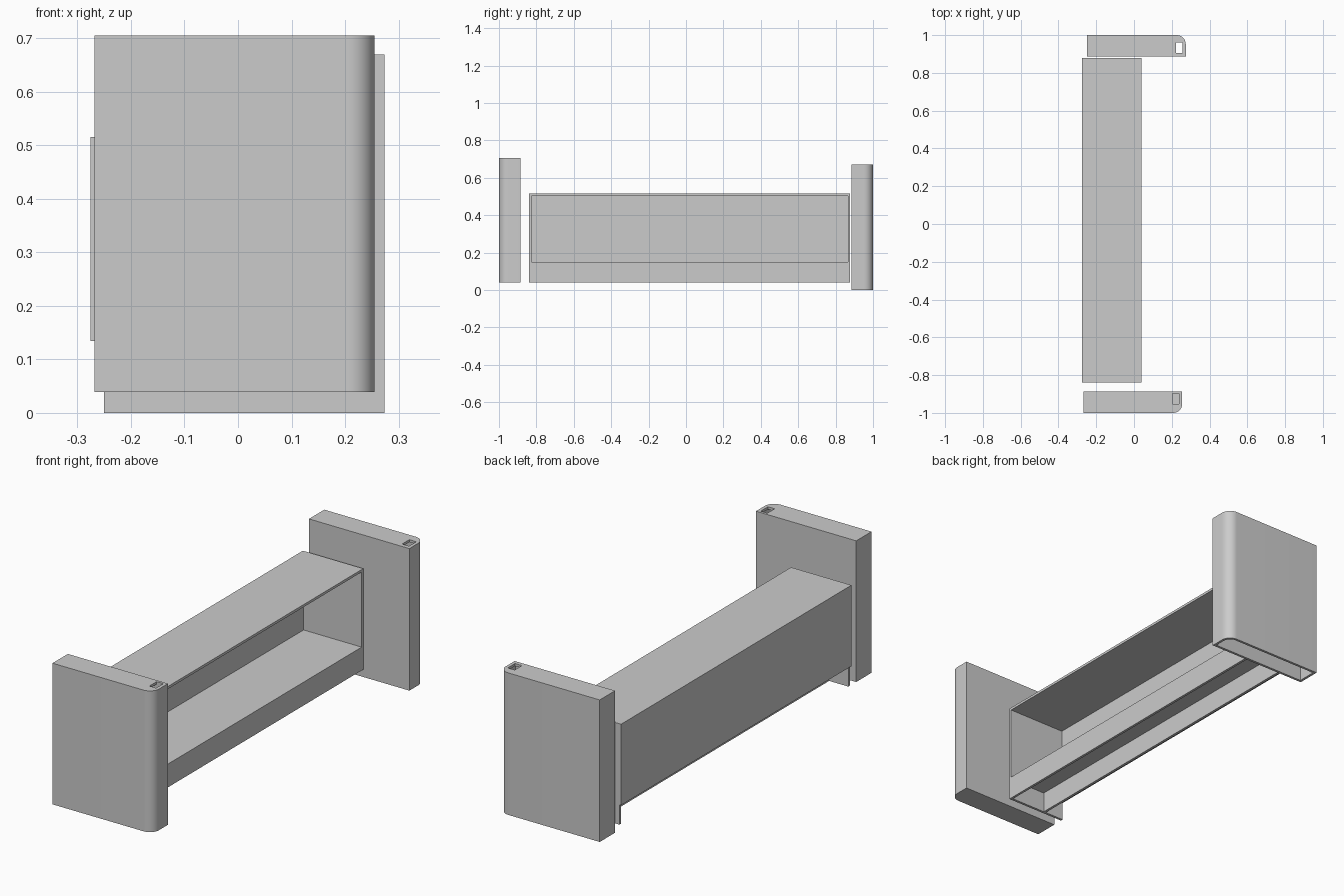
import bpy, bmesh, math

if "Cube" in bpy.data.objects:
    bpy.data.objects.remove(bpy.data.objects["Cube"])


def prism(name, pts, z0, z1):
    """Extrude an XY outline (counter-clockwise) from z0 to z1."""
    bm = bmesh.new()
    face = bm.faces.new([bm.verts.new((x, y, z0)) for x, y in pts])
    ext = bmesh.ops.extrude_face_region(bm, geom=[face])
    top = [v for v in ext["geom"] if isinstance(v, bmesh.types.BMVert)]
    bmesh.ops.translate(bm, verts=top, vec=(0, 0, z1 - z0))
    bmesh.ops.recalc_face_normals(bm, faces=bm.faces)
    me = bpy.data.meshes.new(name)
    bm.to_mesh(me)
    bm.free()
    ob = bpy.data.objects.new(name, me)
    bpy.context.collection.objects.link(ob)
    return ob


def box(name, x0, x1, y0, y1, z0, z1):
    return prism(name, [(x0, y0), (x1, y0), (x1, y1), (x0, y1)], z0, z1)


def outline(x0, x1, side, inset=0.0, n=12):
    """Panel footprint with a rounded outer right corner."""
    r = 0.048 - inset
    xa, xb = x0 + inset, x1 - inset
    inner, outer = 0.886 + inset, 1 - inset
    pts = [(xa, inner), (xb, inner)]
    for i in range(n + 1):
        a = math.pi / 2 * i / n
        pts.append((xb - r + r * math.cos(a), outer - r + r * math.sin(a)))
    pts.append((xa, outer))
    return [(x, y * side) for x, y in pts]


def cut(ob, cutter):
    mod = ob.modifiers.new("cut", "BOOLEAN")
    mod.operation = "DIFFERENCE"
    mod.solver = "EXACT"
    mod.object = cutter
    bpy.context.view_layer.objects.active = ob
    bpy.ops.object.modifier_apply(modifier=mod.name)
    bpy.data.objects.remove(cutter)


T = 0.012  # board thickness


def end_panel(name, x0, x1, side, z0, z1, cavity_z0, hole):
    """Hollow end panel with a small slot in its top."""
    ob = prism(name, outline(x0, x1, side), z0, z1)
    cut(ob, prism("cavity_cutter", outline(x0, x1, side, T), cavity_z0, z1 - T))
    cut(ob, box("slot_cutter", *hole, z1 - 2 * T, z1 + 0.05))
    bpy.ops.object.select_all(action="DESELECT")
    ob.select_set(True)
    bpy.context.view_layer.objects.active = ob
    bpy.ops.object.shade_smooth_by_angle(angle=math.radians(30))


# End panels: the front one is closed below, the back one open below
end_panel("front_end_panel", -0.268, 0.255, -1, 0.039, 0.705, 0.039 + T,
          (0.204, 0.239, -0.952, -0.898))
end_panel("back_end_panel", -0.25, 0.274, 1, 0.0, 0.67, -0.05,
          (0.222, 0.258, 0.906, 0.96))

# Long open-sided cabinet between the panels
XL, XR, YF, YB = -0.276, 0.039, -0.839, 0.878
box("top_board", XL, XR, YF, YB, 0.504, 0.516)
box("rear_board", XL, XL + T, YF, YB, 0.134, 0.504)
box("shelf_board", XL + T, XR - T, YF + T, YB - T, 0.138, 0.15)
box("front_apron", XR - T, XR, YF + T, YB - T, 0.04, 0.15)
box("toe_kick", -0.168, -0.168 + T, YF + T, YB - T, 0.04, 0.138)
for name, y in (("front_side_board", YF), ("back_side_board", YB - T)):
    box(name, -0.268, XR, y, y + T, 0.04, 0.504)
